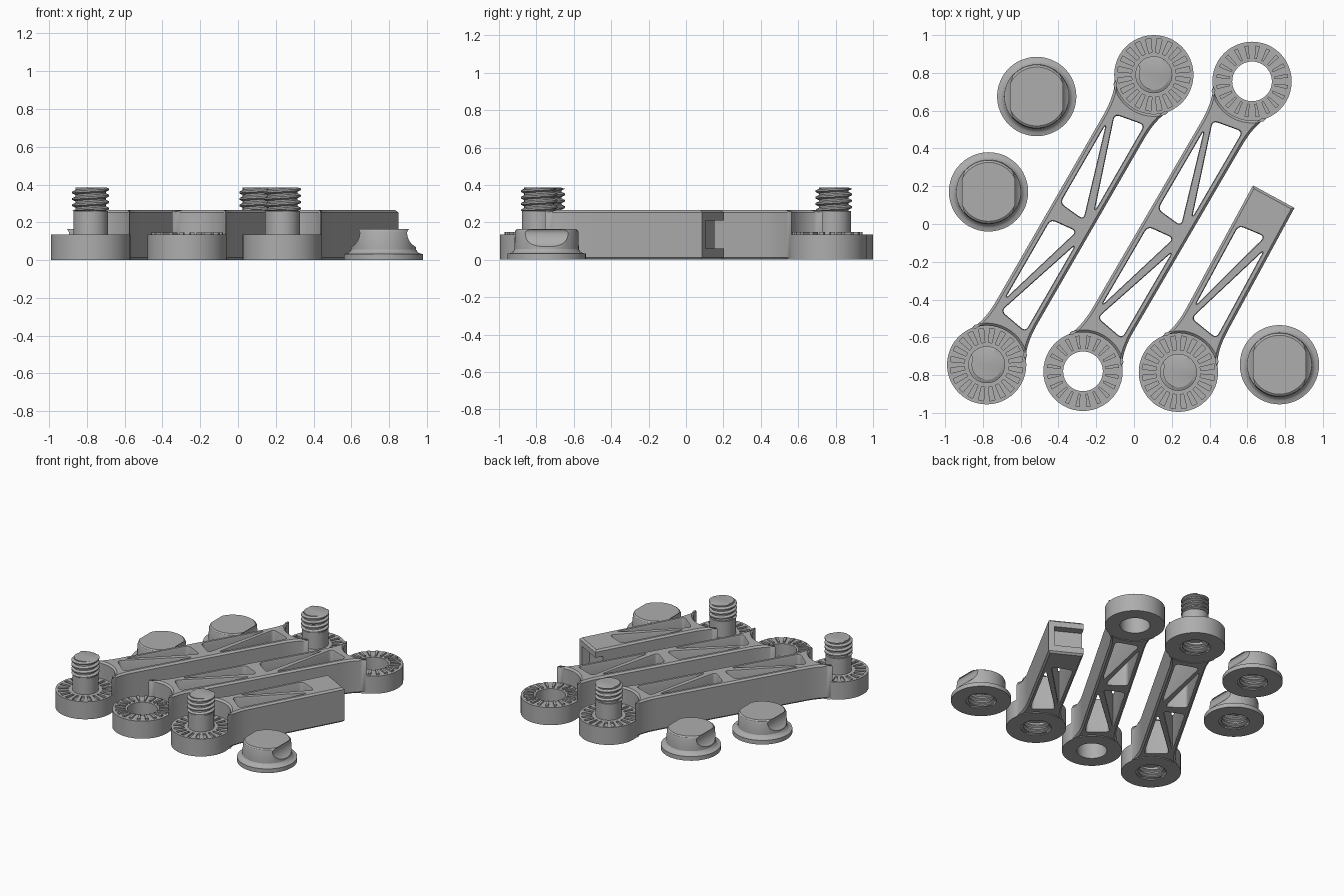
import bpy, bmesh, math
from mathutils import Vector

if "Cube" in bpy.data.objects:
    bpy.data.objects.remove(bpy.data.objects["Cube"])

grey = bpy.data.materials.new("plain grey")
grey.diffuse_color = (0.42, 0.42, 0.42, 1)
grey.use_nodes = True
grey.node_tree.nodes["Principled BSDF"].inputs["Base Color"].default_value = grey.diffuse_color

DISC_R, DISC_H, BODY_H, HALF_W = 0.21, 0.135, 0.265, 0.125


def make(name, bm, loc=(0, 0), rot=0, cutter=None, recalc=True):
    """Turn a bmesh into a placed object, optionally cut by another bmesh."""
    if recalc:
        bmesh.ops.recalc_face_normals(bm, faces=bm.faces)
    me = bpy.data.meshes.new(name)
    bm.to_mesh(me)
    bm.free()
    obj = bpy.data.objects.new(name, me)
    bpy.context.collection.objects.link(obj)
    if cutter:
        cut = make(name + "_cutter", cutter)
        mod = obj.modifiers.new("cut", 'BOOLEAN')
        mod.operation, mod.solver, mod.object = 'DIFFERENCE', 'EXACT', cut
        dg = bpy.context.evaluated_depsgraph_get()
        obj.data = bpy.data.meshes.new_from_object(obj.evaluated_get(dg))
        obj.modifiers.clear()
        bpy.data.objects.remove(cut)
    obj.data.materials.clear()
    obj.data.materials.append(grey)
    obj.location = (loc[0], loc[1], 0)
    obj.rotation_euler.z = rot
    return obj


def lathe(profile, closed=False, seg=48):
    """Revolve (r, z) points about z; points with r = 0 become poles."""
    bm = bmesh.new()
    rings = []
    for r, z in profile:
        if r == 0:
            rings.append([bm.verts.new((0, 0, z))] * seg)
        else:
            rings.append([bm.verts.new((r * math.cos(math.tau * i / seg),
                                        r * math.sin(math.tau * i / seg), z)) for i in range(seg)])
    pairs = list(zip(rings, rings[1:])) + ([(rings[-1], rings[0])] if closed else [])
    for a, b in pairs:
        for i in range(seg):
            j = (i + 1) % seg
            bm.faces.new(list(dict.fromkeys((a[i], a[j], b[j], b[i]))))
    return bm


def hexa(bm, base, z0, z1):
    """Prism on a list of (x, y) points."""
    lo = [bm.verts.new((x, y, z0)) for x, y in base]
    hi = [bm.verts.new((x, y, z1)) for x, y in base]
    bm.faces.new(lo[::-1])
    bm.faces.new(hi)
    n = len(base)
    for i in range(n):
        j = (i + 1) % n
        bm.faces.new((lo[i], lo[j], hi[j], hi[i]))


def teeth(z0, z1, r0, r1, w0, w1, count=20):
    """Ring of tapered radial blocks."""
    bm = bmesh.new()
    for i in range(count):
        a = math.tau * (i + 0.5) / count
        c, s = math.cos(a), math.sin(a)
        pts = [(r0, -w0), (r1, -w1), (r1, w1), (r0, w0)]
        hexa(bm, [(r * c - w * s, r * s + w * c) for r, w in pts], z0, z1)
    return bm


def thread(name, loc, z0, z1, root, crest, pitch, inner=False, seg=32):
    """Helical thread surface, clipped flat at both ends."""
    bm = bmesh.new()
    rows = int((z1 - z0) / pitch * 4) + 7
    cols = []
    for j in range(seg + 1):
        a = math.tau * j / seg
        col = []
        for k in range(rows):
            z = z0 + (k - 5) * pitch / 4 + pitch * j / seg
            r = (root, root, crest, crest)[k % 4]
            if not z0 < z < z1:
                z, r = min(max(z, z0), z1), root
            col.append(bm.verts.new((r * math.cos(a), r * math.sin(a), z)))
        cols.append(col)
    for c, d in zip(cols, cols[1:]):
        for k in range(rows - 1):
            q = [c[k], d[k], d[k + 1], c[k + 1]]
            zs = [v.co.z for v in q]
            if max(zs) - min(zs) > 1e-6:
                bm.faces.new(q[::-1] if inner else q)
    if not inner:
        bm.faces.new([bm.verts.new((root * math.cos(math.tau * i / seg),
                                    root * math.sin(math.tau * i / seg), z1)) for i in range(seg)])
    bmesh.ops.remove_doubles(bm, verts=bm.verts, dist=1e-5)
    make(name, bm, loc, recalc=False)


def rounded(pts, t=0.03, n=5):
    """Round the corners of a polygon with small curves."""
    out = []
    for i, p in enumerate(pts):
        p, a, b = Vector(p), Vector(pts[i - 1]), Vector(pts[(i + 1) % len(pts)])
        s, e = p + (a - p).normalized() * t, p + (b - p).normalized() * t
        for k in range(n + 1):
            f = k / n
            out.append(s * (1 - f) ** 2 + p * 2 * f * (1 - f) + e * f * f)
    return out


def ccw(pts, want=True):
    area = sum(pts[i - 1][0] * p[1] - p[0] * pts[i - 1][1] for i, p in enumerate(pts))
    return pts if (area > 0) == want else pts[::-1]


def inset(pts, d):
    """Move a loop to its left by d, with mitred corners."""
    out = []
    for i, p in enumerate(pts):
        e1 = (p - pts[i - 1]).normalized()
        e2 = (pts[(i + 1) % len(pts)] - p).normalized()
        n1, n2 = Vector((-e1.y, e1.x)), Vector((-e2.y, e2.x))
        out.append(p + (n1 + n2) * d / max(1 + n1.dot(n2), 0.5))
    return out


def chamfered_plate(loops, height, b=0.013):
    """Extrude an outline with holes; loops are (points, chamfer width)."""
    bm = bmesh.new()
    caps = ([], [])
    for pts, d in loops:
        small = inset(pts, d)
        levels = [(0, small), (b, pts), (height - b, pts), (height, small)]
        rings = [[bm.verts.new((p.x, p.y, z)) for p in lp] for z, lp in levels]
        n = len(pts)
        for lo, hi in zip(rings, rings[1:]):
            for i in range(n):
                j = (i + 1) % n
                bm.faces.new((lo[i], lo[j], hi[j], hi[i]))
        for cap, ring in zip(caps, (rings[0], rings[-1])):
            cap += [bm.edges.get((ring[i - 1], ring[i])) for i in range(n)]
    for cap in caps:
        bmesh.ops.triangle_fill(bm, edges=cap, use_beauty=True, normal=(0, 0, 1))
    return bm


def arm_body(name, start, angle, length, full):
    """Truss bar, hollowed around the disc at each hinged end."""
    r, phi = 0.207, math.radians(53)
    corner = (r * math.cos(phi), r * math.sin(phi))
    flare = []
    for k in range(9):
        f = k / 8
        flare.append(tuple(corner[i] * (1 - f) ** 2 + (0.2, HALF_W)[i] * 2 * f * (1 - f)
                           + (0.32, HALF_W)[i] * f * f for i in (0, 1)))
    arc = [(r * math.cos(phi * k / 8), r * math.sin(phi * k / 8)) for k in range(7, -8, -1)]
    out = [(u, -v) for u, v in flare]
    if full:
        out += [(length - u, -v) for u, v in flare[::-1]]
        out += [(length - u, v) for u, v in arc[::-1]]
        out += [(length - u, v) for u, v in flare]
    else:
        out += [(length, -HALF_W), (length, HALF_W)]
    out += flare[::-1] + arc
    loops = [([Vector(p) for p in out], 0.013)]
    # triangular openings, mirrored about the middle crossbar
    thin = [(0.35, 0.09), (0.835, 0.09), (0.85, -0.06)]
    wide = [(0.285, 0.075), (0.255, -0.09), (0.785, -0.09)]
    for tri in (thin, wide):
        for flip in ((False, True) if full else (False,)):
            pts = [(length - u, v) if flip else (u, v) for u, v in tri]
            loops.append((ccw(rounded(pts), False), 0.004))
    cutter = None
    if not full:  # socket in the cut end, open to the left side
        cutter = bmesh.new()
        x0, x1, y0, y1 = length - 0.06, length + 0.1, -0.085, 0.3
        hexa(cutter, [(x0, y0), (x1, y0), (x1, y1), (x0, y1)], 0.06, 0.21)
    make(name, chamfered_plate(loops, BODY_H), start, angle, cutter)


def stud_disc(name, loc):
    """Grooved disc with threaded stud above and threaded hole below."""
    prof = [(0, 0.1), (0.106, 0.1), (0.106, 0), (DISC_R, 0), (DISC_R, DISC_H),
            (0.092, DISC_H), (0.092, 0.26), (0, 0.26)]
    make(name + "_disc", lathe(prof), loc, 0, teeth(0.122, 0.15, 0.118, 0.192, 0.009, 0.014))
    thread(name + "_stud_thread", loc, 0.26, 0.385, 0.08, 0.098, 0.034)
    thread(name + "_hole_thread", loc, 0.005, 0.1, 0.105, 0.09, 0.034, True)


def ring_disc(name, loc):
    """Open disc with raised teeth."""
    prof = [(0.105, 0), (DISC_R, 0), (DISC_R, DISC_H), (0.105, DISC_H)]
    make(name + "_disc", lathe(prof, closed=True), loc)
    make(name + "_teeth", teeth(0.13, 0.147, 0.12, 0.19, 0.006, 0.011), loc)


def knob(name, loc):
    """Flanged nut with a scooped grip on both sides."""
    prof = [(0, 0.11), (0.106, 0.11), (0.106, 0), (DISC_R, 0), (DISC_R, 0.032), (0.19, 0.036),
            (0.18, 0.044), (0.172, 0.056), (0.17, 0.148), (0.166, 0.158), (0.156, 0.165), (0, 0.165)]
    cutter = bmesh.new()
    for s in (-1, 1):
        sec = [(0.3, 0.06), (0.3, 0.2), (0.145, 0.2), (0.145, 0.167), (0.133, 0.162), (0.127, 0.152)]
        for k in range(9):
            a = math.pi + math.pi / 2 * k / 8
            sec.append((0.21 + 0.085 * math.cos(a), 0.145 + 0.085 * math.sin(a)))
        ends = [[cutter.verts.new((s * x, y, z)) for x, z in sec] for y in (-0.3, 0.3)]
        cutter.faces.new(ends[0])
        cutter.faces.new(ends[1][::-1])
        for i in range(len(sec)):
            cutter.faces.new((ends[0][i - 1], ends[0][i], ends[1][i], ends[1][i - 1]))
    make(name, lathe(prof), loc, 0, cutter)
    thread(name + "_thread", loc, 0.005, 0.105, 0.105, 0.09, 0.034, True)


# two full arms: one with studs, one with open rings
for name, a, b, end in (("stud_arm", (-0.78, -0.745), (0.105, 0.79), stud_disc),
                        ("ring_arm", (-0.27, -0.78), (0.625, 0.755), ring_disc)):
    d = Vector(b) - Vector(a)
    arm_body(name + "_body", a, math.atan2(d.y, d.x), d.length, True)
    end(name + "_lower", a)
    end(name + "_upper", b)

# short arm with a socket end
arm_body("socket_arm_body", (0.235, -0.785), math.radians(61.5), 1.058, False)
stud_disc("socket_arm", (0.235, -0.785))

# three loose knobs
for i, p in enumerate([(-0.515, 0.675), (-0.77, 0.17), (0.77, -0.745)]):
    knob("knob_%d" % (i + 1), p)

# smooth round surfaces, keep crisp edges
for o in bpy.context.scene.objects:
    o.select_set(True)
    bpy.context.view_layer.objects.active = o
bpy.ops.object.shade_smooth_by_angle(angle=math.radians(30))
